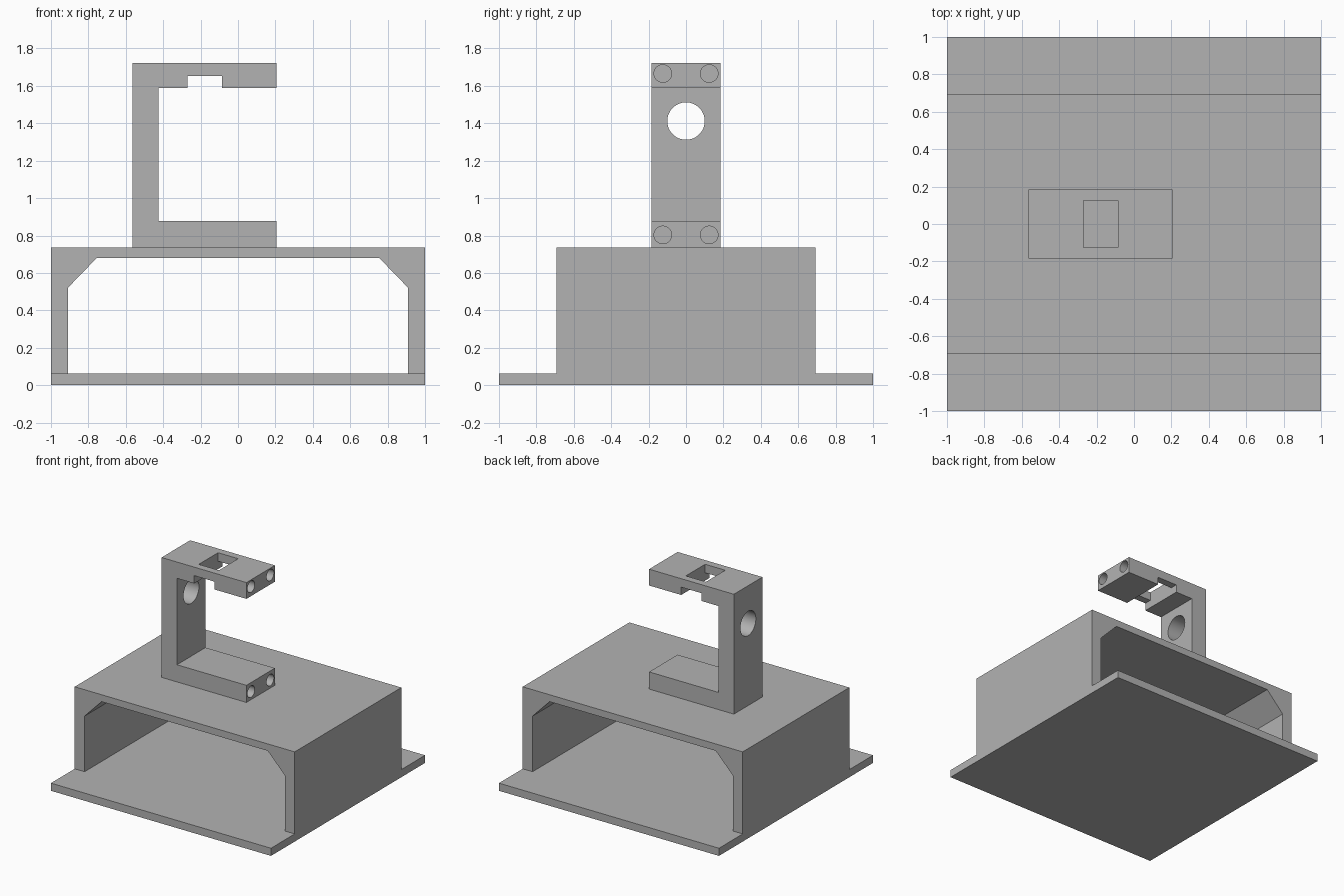
import bpy, bmesh, math
from mathutils import Matrix, Vector

if "Cube" in bpy.data.objects:
    bpy.data.objects.remove(bpy.data.objects["Cube"], do_unlink=True)

grey = bpy.data.materials.new("matte grey")
grey.use_nodes = True
grey.diffuse_color = (0.45, 0.45, 0.45, 1)
grey.node_tree.nodes["Principled BSDF"].inputs["Base Color"].default_value = (0.45, 0.45, 0.45, 1)


def finish(name, bm):
    bmesh.ops.recalc_face_normals(bm, faces=bm.faces)
    mesh = bpy.data.meshes.new(name)
    bm.to_mesh(mesh)
    bm.free()
    mesh.materials.append(grey)
    obj = bpy.data.objects.new(name, mesh)
    bpy.context.collection.objects.link(obj)
    return obj


def extrude_profile(name, points, half_depth):
    """Extrude an x-z outline symmetrically along y."""
    bm = bmesh.new()
    face = bm.faces.new([bm.verts.new((x, -half_depth, z)) for x, z in points])
    geom = bmesh.ops.extrude_face_region(bm, geom=[face])["geom"]
    verts = [g for g in geom if isinstance(g, bmesh.types.BMVert)]
    bmesh.ops.translate(bm, verts=verts, vec=(0, 2 * half_depth, 0))
    return finish(name, bm)


def box(name, x0, x1, half_y, z0, z1):
    return extrude_profile(name, [(x0, z0), (x1, z0), (x1, z1), (x0, z1)], half_y)


def rod(name, x0, x1, y, z, radius, sides):
    """Cylinder running along x."""
    bm = bmesh.new()
    place = Matrix.Translation(Vector(((x0 + x1) / 2, y, z))) @ Matrix.Rotation(math.pi / 2, 4, "Y")
    bmesh.ops.create_cone(bm, cap_ends=True, segments=sides, radius1=radius,
                          radius2=radius, depth=x1 - x0, matrix=place)
    return finish(name, bm)


def cut(target, cutter):
    cutter.hide_render = True
    mod = target.modifiers.new("cut", "BOOLEAN")
    mod.operation = "DIFFERENCE"
    mod.solver = "EXACT"
    mod.object = cutter
    with bpy.context.temp_override(object=target, active_object=target):
        bpy.ops.object.modifier_apply(modifier=mod.name)
    bpy.data.objects.remove(cutter, do_unlink=True)


# Base plate
FLOOR, DECK = 0.063, 0.737
box("base_plate", -1, 1, 1, 0, FLOOR)

# Open tunnel housing with chamfered inner corners
right_half = [(1, DECK), (1, FLOOR), (0.91, FLOOR), (0.91, 0.52), (0.755, 0.68)]
left_half = [(-x, z) for x, z in reversed(right_half)]
extrude_profile("tunnel_housing", right_half + left_half, 0.692)

# C-shaped bracket, with the notch under its upper arm
BACK, TIP, INNER, TOP = -0.565, 0.206, -0.425, 1.722
N0, N1 = -0.269, -0.086
bracket = extrude_profile("c_bracket", [
    (BACK, DECK), (TIP, DECK), (TIP, 0.878), (INNER, 0.878), (INNER, 1.588),
    (N0, 1.588), (N0, 1.652), (N1, 1.652), (N1, 1.588), (TIP, 1.588),
    (TIP, TOP), (BACK, TOP)], 0.185)

# Window through the upper arm, hole through the post
cut(bracket, box("window_cutter", N0, N1, 0.125, 1.6, 1.8))
cut(bracket, rod("post_hole_cutter", -0.7, -0.35, 0, 1.412, 0.1, 64))

# Blind screw holes in the arm tips
for z in (0.803, 1.666):
    for y in (-0.124, 0.124):
        cut(bracket, rod("screw_hole_cutter", 0.02, 0.3, y, z, 0.047, 40))

bpy.ops.object.select_all(action="DESELECT")
bracket.select_set(True)
bpy.context.view_layer.objects.active = bracket
bpy.ops.object.shade_smooth_by_angle(angle=math.radians(30))
